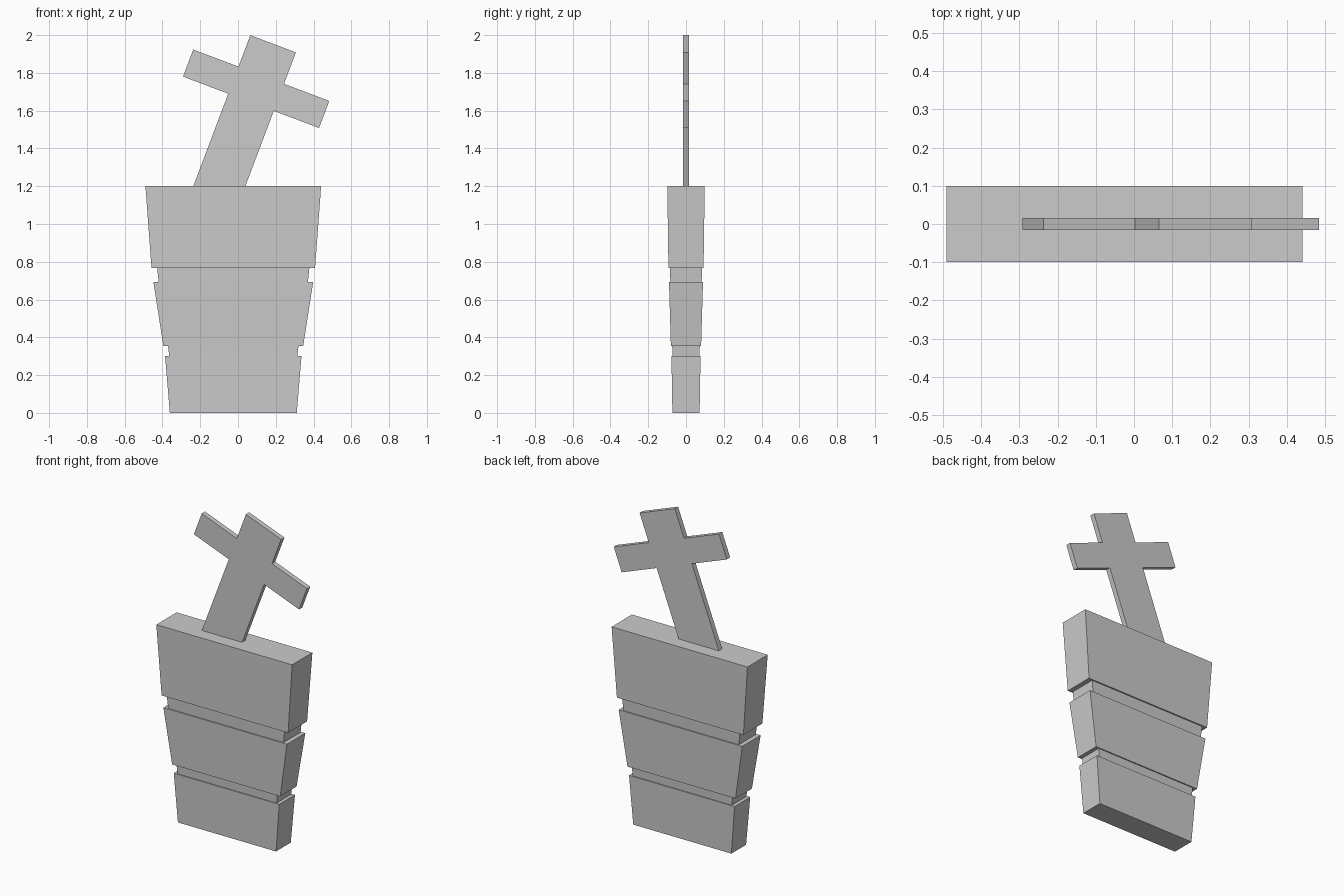
import bpy, bmesh
from math import sin, cos, radians

if "Cube" in bpy.data.objects:
    bpy.data.objects.remove(bpy.data.objects["Cube"])


def make_object(name, bm):
    bmesh.ops.recalc_face_normals(bm, faces=bm.faces)
    mesh = bpy.data.meshes.new(name)
    bm.to_mesh(mesh)
    bm.free()
    obj = bpy.data.objects.new(name, mesh)
    bpy.context.collection.objects.link(obj)
    return obj


def skin_rings(bm, rings):
    """Join closed rings of points with quads and cap both ends."""
    loops = [[bm.verts.new(p) for p in ring] for ring in rings]
    n = len(loops[0])
    for a, b in zip(loops, loops[1:]):
        for i in range(n):
            j = (i + 1) % n
            bm.faces.new((a[i], a[j], b[j], b[i]))
    bm.faces.new(loops[0][::-1])
    bm.faces.new(loops[-1])


# Tapered slab with two grooves: (z, half width, half depth)
SLAB_X = -0.025
levels = [
    (0.0, 0.336, 0.072), (0.30, 0.361, 0.077),
    (0.30, 0.339, 0.071), (0.353, 0.345, 0.073),
    (0.353, 0.370, 0.080), (0.694, 0.423, 0.090),
    (0.694, 0.395, 0.083), (0.768, 0.403, 0.085),
    (0.768, 0.433, 0.093), (1.20, 0.465, 0.099),
]
bm = bmesh.new()
skin_rings(bm, [[(SLAB_X + sx * w, sy * d, z)
                 for sx, sy in ((-1, -1), (1, -1), (1, 1), (-1, 1))]
                for z, w, d in levels])
make_object("grooved_slab", bm)

# Leaning cross: u runs across, v runs down from the centre of its top
TILT = radians(20.7)
TOP_X, TOP_Z = 0.186, 1.954
SHAFT, BAR = 0.129, 0.385
BAR_TOP, BAR_BOTTOM = 0.178, 0.331
THICK, BASE_Z = 0.016, 1.195


def foot(u):
    """Distance down the shaft to the level cut just inside the slab."""
    return (TOP_Z - u * sin(TILT) - BASE_Z) / cos(TILT)


def half(s):
    return [(s * SHAFT, 0), (s * SHAFT, BAR_TOP), (s * BAR, BAR_TOP),
            (s * BAR, BAR_BOTTOM), (s * SHAFT, BAR_BOTTOM),
            (s * SHAFT, foot(s * SHAFT))]


outline = half(1) + half(-1)[::-1]
bm = bmesh.new()
skin_rings(bm, [[(TOP_X + u * cos(TILT) - v * sin(TILT), y,
                  TOP_Z - u * sin(TILT) - v * cos(TILT))
                 for u, v in outline] for y in (-THICK, THICK)])
make_object("leaning_cross", bm)
